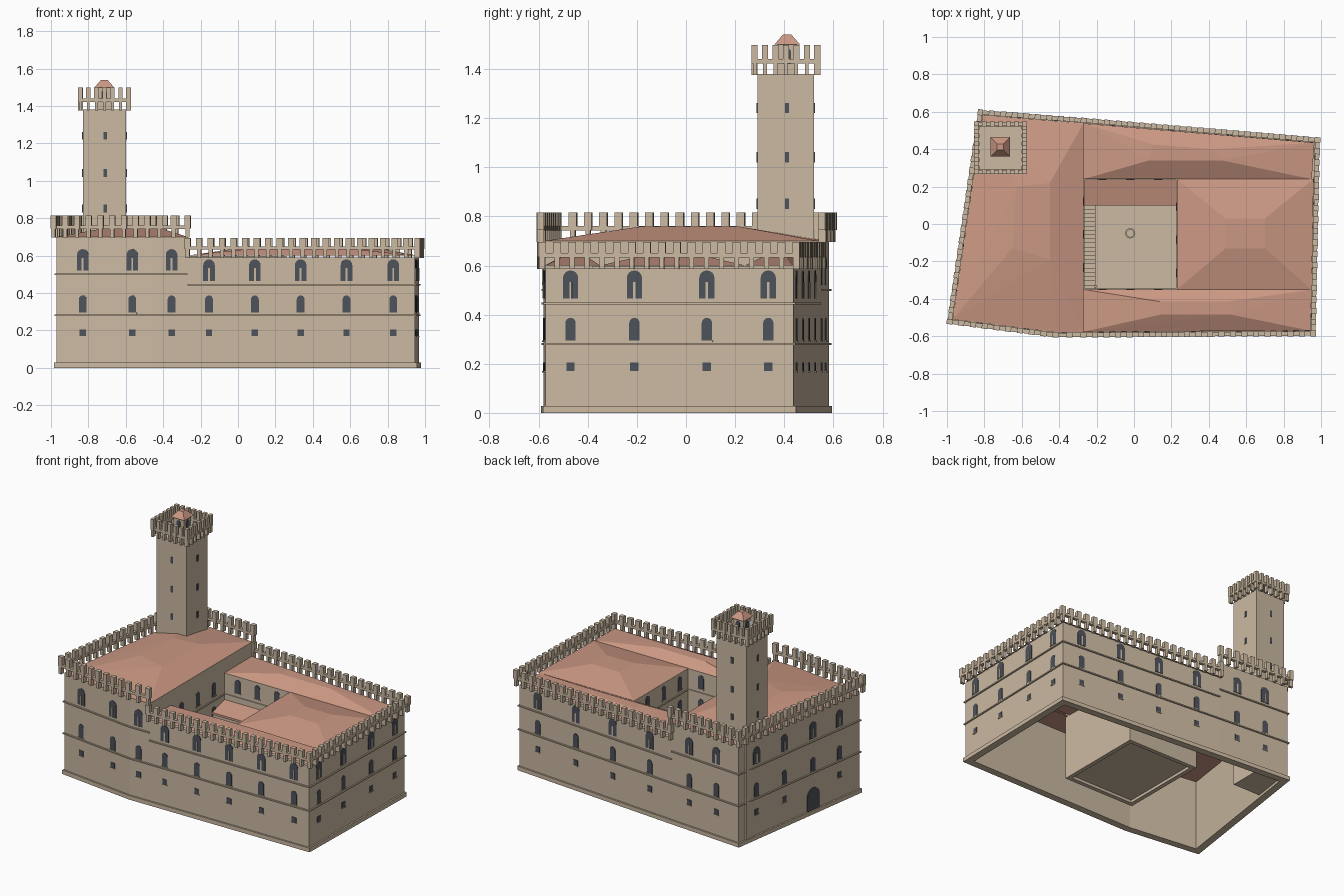
import bpy, bmesh, math
from mathutils import Vector, Matrix

cube = bpy.data.objects.get("Cube")
if cube:
    bpy.data.objects.remove(cube, do_unlink=True)


def material(name, rgb):
    m = bpy.data.materials.new(name)
    m.use_nodes = True
    m.diffuse_color = (*rgb, 1)
    m.node_tree.nodes["Principled BSDF"].inputs["Base Color"].default_value = (*rgb, 1)
    return m


STONE = material("warm stone", (0.60, 0.49, 0.36))
TILE = material("terracotta tile", (0.60, 0.315, 0.23))
GLASS = material("dark window", (0.075, 0.085, 0.105))


def finish(bm, name, mat):
    bmesh.ops.recalc_face_normals(bm, faces=bm.faces)
    me = bpy.data.meshes.new(name)
    bm.to_mesh(me)
    bm.free()
    me.materials.append(mat)
    ob = bpy.data.objects.new(name, me)
    bpy.context.collection.objects.link(ob)
    return ob


def prism(bm, base, top):
    """Solid between two matching loops of points."""
    a = [bm.verts.new(p) for p in base]
    b = [bm.verts.new(p) for p in top]
    bm.faces.new(a)
    bm.faces.new(b)
    for i in range(len(a)):
        j = (i + 1) % len(a)
        bm.faces.new((a[i], a[j], b[j], b[i]))


def slab(bm, loop, z0, z1):
    prism(bm, [(*p, z0) for p in loop], [(*p, z1) for p in loop])


def box(bm, x0, x1, y0, y1, z0, z1):
    slab(bm, [(x0, y0), (x1, y0), (x1, y1), (x0, y1)], z0, z1)


def offset(poly, d):
    """Mitred outward offset of a counter-clockwise polygon."""
    pts = [Vector(p) for p in poly]
    out = []
    for i, p in enumerate(pts):
        e1 = (p - pts[i - 1]).normalized()
        e2 = (pts[(i + 1) % len(pts)] - p).normalized()
        n1, n2 = Vector((e1.y, -e1.x)), Vector((e2.y, -e2.x))
        out.append(p + (n1 + n2) * (d / (1 + n1.dot(n2))))
    return out


def ring(bm, poly, d0, d1, z0, z1, edges=None):
    """Wall strip along the chosen edges of a polygon."""
    a, b = offset(poly, d0), offset(poly, d1)
    for i in edges if edges is not None else range(len(poly)):
        j = (i + 1) % len(poly)
        slab(bm, [a[i], a[j], b[j], b[i]], z0, z1)


def frame(p, q, t):
    """Local frame on a wall: u along it, v up, w outward."""
    p, q = Vector(p), Vector(q)
    e = (q - p).normalized()
    o = p.lerp(q, t)
    return Matrix(((e.x, 0, e.y, o.x), (e.y, 0, -e.x, o.y), (0, 1, 0, 0), (0, 0, 0, 1)))


def plate(bm, m, outline, w0, w1):
    prism(bm, [m @ Vector((u, v, w0)) for u, v in outline],
          [m @ Vector((u, v, w1)) for u, v in outline])


def rect(u, w, z0, z1):
    return [(u - w / 2, z0), (u + w / 2, z0), (u + w / 2, z1), (u - w / 2, z1)]


def arch(w, z0, z1, n=8):
    r = w / 2
    return [(-r, z0), (r, z0)] + [(r * math.cos(math.pi * i / n), z1 - r + r * math.sin(math.pi * i / n))
                                  for i in range(n + 1)]


glass, trim = bmesh.new(), bmesh.new()


def small_window(m):
    plate(glass, m, rect(0, 0.034, 0.17, 0.206), -0.002, 0.003)
    plate(trim, m, rect(0, 0.04, 0.165, 0.17), -0.002, 0.006)


def arched_window(m, z=0.295):
    plate(glass, m, arch(0.042, z, z + 0.092), -0.002, 0.003)
    plate(trim, m, rect(0, 0.048, z - 0.006, z), -0.002, 0.006)


def twin_window(m, z):
    plate(glass, m, arch(0.062, z, z + 0.115), -0.002, 0.003)
    plate(trim, m, rect(0, 0.01, z, z + 0.068), -0.002, 0.006)


# Footprint, counter-clockwise from the front right-hand corner of the tall wing
WALL = [(-0.97, -0.51), (-0.42, -0.58), (-0.27, -0.579), (0.945, -0.572),
        (0.967, 0.437), (-0.27, 0.54), (-0.81, 0.582)]
TALL, LOW = (0, 1, 5, 6), (2, 3, 4)
TALL_Z, LOW_Z = 0.70, 0.59

walls = bmesh.new()
ring(walls, WALL, 0, -0.04, 0, TALL_Z, TALL)
ring(walls, WALL, 0, -0.04, 0, LOW_Z, LOW)
finish(walls, "outer_walls", STONE)

courses = bmesh.new()
ring(courses, WALL, 0.011, -0.04, 0, 0.028)
ring(courses, WALL, 0.009, -0.01, 0.277, 0.285)
ring(courses, WALL, 0.009, -0.01, 0.441, 0.449, LOW)
ring(courses, WALL, 0.009, -0.01, 0.496, 0.504, TALL)
finish(courses, "plinth_and_string_courses", STONE)

# Outer windows, placed on each wall by x or y
AXIS_SPOTS = {0: (0, (-0.83, -0.565)), 1: (0, (-0.355,)), 2: (0, (-0.155, 0.09, 0.335, 0.58, 0.83)),
              3: (1, (-0.47, -0.21, 0.085, 0.335)), 4: (0, (0.82, 0.51, 0.21, -0.09)),
              5: (0, (-0.41, -0.63)), 6: (1, (0.42, 0.17, -0.09, -0.33))}
for edge, (axis, spots) in AXIS_SPOTS.items():
    p, q = WALL[edge], WALL[(edge + 1) % len(WALL)]
    for k, s in enumerate(spots):
        m = frame(p, q, (s - p[axis]) / (q[axis] - p[axis]))
        twin_window(m, 0.52 if edge in TALL else 0.465)
        arched_window(m)
        if edge == 6 and k == 2:
            plate(glass, m, arch(0.11, 0.028, 0.18), -0.002, 0.006)   # gate
        else:
            small_window(m)


def parapet(bm, poly, z, height, pitch, depth, edges, ends=()):
    """Corbels carrying a band and a row of merlons."""
    line = offset(poly, depth / 2)
    ring(bm, poly, depth * 0.9, 0.002, z + 0.042, z + 0.06, edges)
    for i in edges:
        p, q = line[i], line[(i + 1) % len(line)]
        n = round((q - p).length / pitch)
        for k in range(n + (i in ends)):
            m = frame(p, q, k / n)
            plate(bm, m, rect(0, pitch * 0.32, z - 0.004, z + 0.05), -depth / 2, depth / 2)
            plate(bm, m, rect(0, pitch * 0.52, z + 0.045, z + height), -depth / 2, depth / 2)


crown = bmesh.new()
parapet(crown, WALL, TALL_Z, 0.115, 0.0615, 0.028, TALL, (1,))
parapet(crown, WALL, LOW_Z, 0.105, 0.0615, 0.028, LOW, (4,))
finish(crown, "battlements", STONE)


# Low hipped roofs with flat tops
def hip_roof(name, eave, top, z0, z1):
    bm = bmesh.new()
    for p in eave:
        bm.verts.new((*p, z0))
    for p in top:
        bm.verts.new((*p, z1))
    bmesh.ops.convex_hull(bm, input=bm.verts)
    bmesh.ops.dissolve_limit(bm, angle_limit=0.01, verts=bm.verts, edges=bm.edges)
    finish(bm, name, TILE)


def wing(name, eave, top, z0, z1):
    """Hipped roof with a ceiling below it."""
    hip_roof(name + "_roof", eave, top, z0, z1)
    bm = bmesh.new()
    slab(bm, offset(eave, -0.01), 0.5, 0.505)
    finish(bm, name + "_ceiling", TILE)


eave = offset(WALL, -0.002)
wing("tall_wing", [eave[i] for i in (0, 1, 2, 5, 6)],
     [(-0.65, -0.13), (-0.45, -0.19), (-0.45, 0.22), (-0.63, 0.2)], TALL_Z, 0.758)
wing("back_wing", [(-0.27, 0.24), (0.95, 0.24), eave[4], eave[5]],
     [(0.08, 0.34), (0.47, 0.34), (0.42, 0.4), (0.1, 0.425)], 0.6, 0.65)
wing("front_wing", [eave[2], eave[3], (0.95, -0.35), (-0.27, -0.35)],
     [(0.14, -0.415), (0.5, -0.415), (0.52, -0.485), (0.14, -0.485)], 0.6, 0.645)
wing("end_wing", [(0.23, -0.35), (0.95, -0.35), (0.96, 0.24), (0.23, 0.24)],
     [(0.49, -0.13), (0.7, -0.13), (0.7, 0.03), (0.49, 0.03)], 0.6, 0.65)

# Courtyard walls, floor and the raised side wall of the tall wing
COURT = [(-0.27, -0.35), (0.23, -0.35), (0.23, 0.24), (-0.27, 0.24)]
court = bmesh.new()
ring(court, COURT, 0, 0.03, 0.045, 0.598)
box(court, -0.27, 0.23, -0.35, 0.24, 0.065, 0.08)
box(court, -0.3, -0.27, -0.575, 0.535, 0.55, TALL_Z - 0.001)
for z in (0.28, 0.45):
    ring(court, COURT, 0.005, -0.006, z, z + 0.008)
finish(court, "courtyard_walls", STONE)
for i, spots in enumerate(((0.2, 0.5, 0.8), (0.25, 0.55, 0.85), (0.2, 0.5, 0.8), (0.2, 0.5, 0.8))):
    q, p = COURT[i], COURT[(i + 1) % 4]          # reversed so the plates face inward
    for t in spots:
        m = frame(p, q, t)
        arched_window(m, 0.485)
        if i != 2:
            arched_window(m, 0.32)

# Lean-to gallery with arches
gallery = bmesh.new()
box(gallery, -0.27, 0.23, 0.11, 0.24, 0.08, 0.37)
finish(gallery, "gallery", STONE)
lean = bmesh.new()
side = [(0.1, 0.365), (0.24, 0.4), (0.24, 0.415), (0.1, 0.38)]
prism(lean, [(-0.27, *p) for p in side], [(0.23, *p) for p in side])
finish(lean, "gallery_roof", TILE)
for t in (0.3, 0.56, 0.82):
    m = frame((-0.27, 0.11), (0.23, 0.11), t)
    plate(glass, m, arch(0.1, 0.08, 0.25), -0.002, 0.003)

# Courtyard stair, newel and well
stair = bmesh.new()
STEPS = 20
tread = 0.45 / STEPS
for i in range(STEPS):
    y = -0.35 + i * tread
    box(stair, -0.27, -0.205, y, y + tread, 0.08, 0.08 + 0.01 * (i + 1))
box(stair, -0.212, -0.2, -0.34, -0.325, 0.08, 0.13)
finish(stair, "courtyard_stair", STONE)
well = bmesh.new()
circle = [(-0.02 + 0.022 * math.cos(math.tau * i / 16), -0.05 + 0.022 * math.sin(math.tau * i / 16))
          for i in range(16)]
ring(well, circle, 0.005, -0.003, 0.08, 0.115)
finish(well, "well", STONE)

# Tower with its own crown and small lantern
TOWER = [(-0.83, 0.292), (-0.598, 0.292), (-0.598, 0.522), (-0.83, 0.522)]
TOWER_Z = 1.38
tower = bmesh.new()
slab(tower, TOWER, 0.02, TOWER_Z)
parapet(tower, TOWER, TOWER_Z, 0.118, 0.045, 0.026, range(4))
box(tower, -0.755, -0.675, 0.372, 0.452, TOWER_Z, 1.5)
finish(tower, "tower", STONE)
hip_roof("lantern_roof", [(-0.767, 0.36), (-0.663, 0.36), (-0.663, 0.464), (-0.767, 0.464)],
         [(-0.732, 0.395), (-0.698, 0.395), (-0.698, 0.429), (-0.732, 0.429)], 1.5, 1.54)
LANTERN = [(-0.755, 0.372), (-0.675, 0.372), (-0.675, 0.452), (-0.755, 0.452)]
for i in range(4):
    m = frame(TOWER[i], TOWER[(i + 1) % 4], 0.52)
    for z in (0.83, 1.02, 1.22):
        plate(glass, m, rect(0, 0.017, z, z + 0.042), -0.002, 0.004)
    plate(glass, frame(LANTERN[i], LANTERN[(i + 1) % 4], 0.5), arch(0.03, 1.42, 1.485), -0.002, 0.004)

finish(glass, "window_panes", GLASS)
finish(trim, "sills_and_mullions", STONE)
